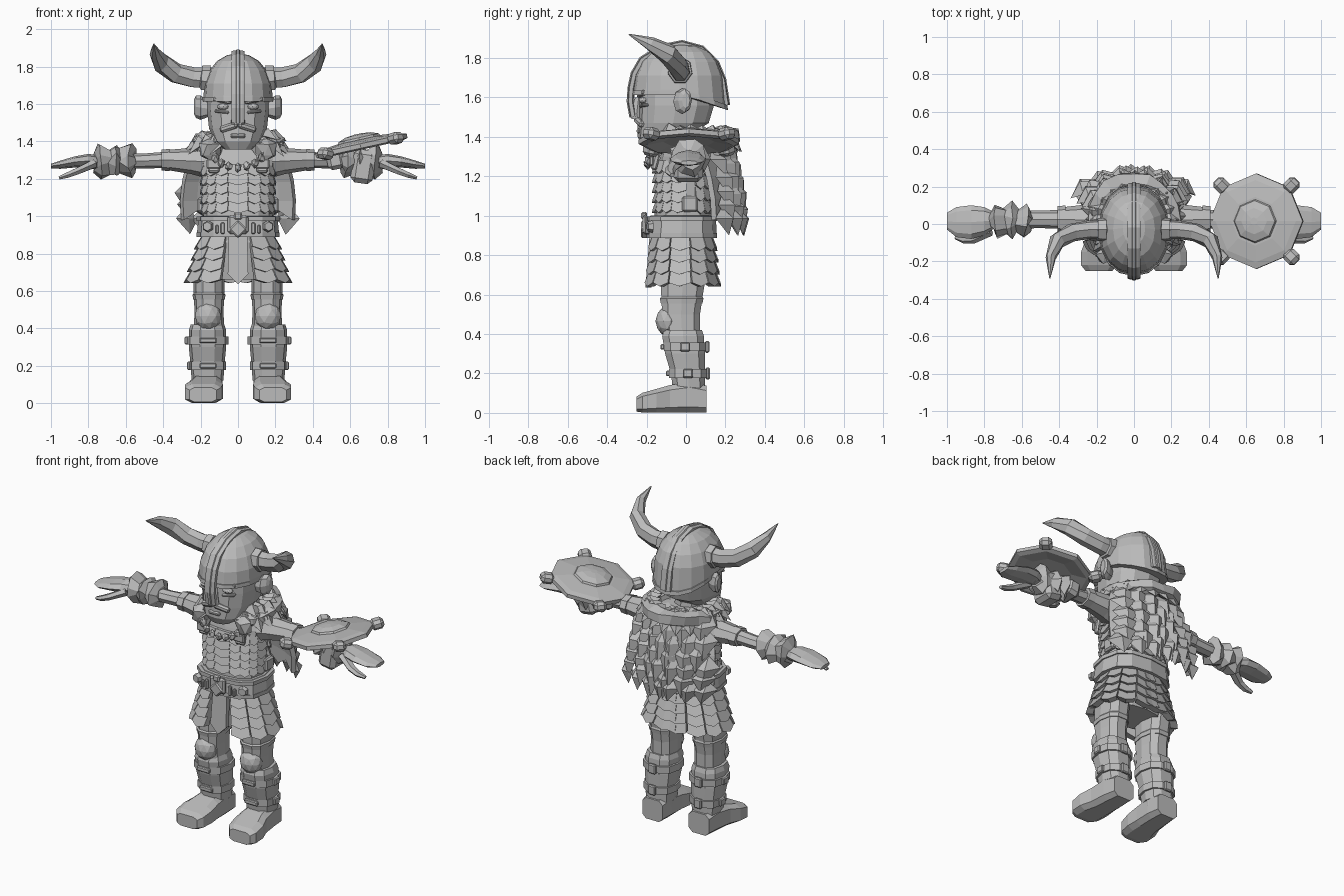
import bpy, bmesh, math, random
from math import pi, sin, cos
from mathutils import Vector, Matrix, Euler

random.seed(4)
if "Cube" in bpy.data.objects:
    bpy.data.objects.remove(bpy.data.objects["Cube"])

grey = bpy.data.materials.new("plain_grey")
grey.use_nodes = True
grey.diffuse_color = (0.5, 0.5, 0.5, 1)
grey.node_tree.nodes["Principled BSDF"].inputs["Base Color"].default_value = (0.5, 0.5, 0.5, 1)


def finish(name, bm, mirror=False, jitter=0.0):
    """Turn a bmesh into an object, or into a left and right pair."""
    for v in bm.verts:
        v.co += Vector([random.uniform(-jitter, jitter) for _ in range(3)])
    for side, sx in ((("left_", 1), ("right_", -1)) if mirror else (("", 1),)):
        part = bm.copy()
        for v in part.verts:
            v.co.x *= sx
        bmesh.ops.recalc_face_normals(part, faces=part.faces)
        mesh = bpy.data.meshes.new(side + name)
        part.to_mesh(mesh)
        part.free()
        mesh.materials.append(grey)
        bpy.context.collection.objects.link(bpy.data.objects.new(side + name, mesh))
    bm.free()


def power(c, p):
    return math.copysign(abs(c) ** p, c)


def tube(name, pts, n=8, ref=(1, 0, 0), axis=None, p=1.0, turn=0.0, rule=None, **kw):
    """Skin rings (x, y, z, radius_u, radius_v) along a path."""
    bm = bmesh.new()
    rings = []
    for i, q in enumerate(pts):
        c = Vector(q[:3])
        t = Vector(axis) if axis else Vector(pts[min(i + 1, len(pts) - 1)][:3]) - Vector(pts[max(i - 1, 0)][:3])
        t.normalize()
        u = (Vector(ref) - t * t.dot(Vector(ref))).normalized()
        v = t.cross(u)
        rings.append([bm.verts.new(c + u * q[3] * power(cos(a), p) + v * q[4] * power(sin(a), p))
                      for a in (turn + 2 * pi * k / n for k in range(n))])
    for r, s in zip(rings, rings[1:]):
        for k in range(n):
            bm.faces.new((r[k], r[(k + 1) % n], s[(k + 1) % n], s[k]))
    bm.faces.new(rings[0][::-1])
    bm.faces.new(rings[-1])
    if rule:
        rule(rings)
    finish(name, bm, **kw)


def stack(name, rows, x=0.0, **kw):
    """Upright body from rows (z, y, radius_x, radius_y)."""
    tube(name, [(x, y, z, rx, ry) for z, y, rx, ry in rows], axis=(0, 0, 1), **kw)


def box(name, loc, size, rot=(0, 0, 0), bevel=0.0, **kw):
    bm = bmesh.new()
    bmesh.ops.create_cube(bm, size=1, matrix=Matrix.LocRotScale(Vector(loc), Euler(rot), Vector(size)))
    if bevel:
        bmesh.ops.bevel(bm, geom=bm.edges[:], offset=bevel, segments=1, affect='EDGES')
    finish(name, bm, **kw)


def ball(name, loc, size, sub=1, **kw):
    bm = bmesh.new()
    bmesh.ops.create_icosphere(bm, subdivisions=sub, radius=1, matrix=Matrix.LocRotScale(Vector(loc), None, Vector(size)))
    finish(name, bm, **kw)


def scales(name, angles, half, z0, z1, rows, top, low, cy, p=1.0):
    """Overlapping pointed plates that follow an oval body."""
    bm = bmesh.new()
    h = (z1 - z0) / rows

    def at(a, z, out):
        f = (z1 - z) / (z1 - z0)
        rx, ry = (top[i] + (low[i] - top[i]) * f + out for i in (0, 1))
        return bm.verts.new((rx * power(cos(a), p), cy + ry * power(sin(a), p), z))
    for a in angles:
        for k in range(rows):
            zt, zb = z1 - k * h, z1 - (k + 1) * h
            shape = ((a - half, zt), (a + half, zt), (a + half, zb), (a, zb - h * 0.3), (a - half, zb))
            front = [at(b, z, 0.004 if z == zt else 0.022) for b, z in shape]
            back = [at(b, z, -0.02) for b, z in shape]
            bm.faces.new(front)
            bm.faces.new(back[::-1])
            for i in range(5):
                j = (i + 1) % 5
                bm.faces.new((front[i], back[i], back[j], front[j]))
    finish(name, bm)


def tufts(name, items):
    """Folded pointed fur locks from (top, tip, side, outward)."""
    bm = bmesh.new()
    for top, tip, side, out in items:
        mid = top.lerp(tip, 0.4)
        a, l, t, r, o, i = [bm.verts.new(c) for c in
                            (top, mid - side, tip, mid + side, mid + out, mid - out * 0.5)]
        for e in (o, i):
            for x, y in ((a, l), (l, t), (t, r), (r, a)):
                bm.faces.new((x, y, e))
    finish(name, bm)


# Head and face
stack("neck", [(1.22, -0.01, .1, .09), (1.44, -0.03, .08, .08)])
stack("head", [(1.355, -.15, .07, .07), (1.40, -.12, .125, .125), (1.47, -.065, .155, .18),
               (1.56, -.05, .165, .192), (1.66, -.05, .16, .19)], n=12, p=.85)
stack("nose", [(1.49, -.245, .04, .035), (1.52, -.25, .035, .035), (1.6, -.24, .02, .02)], n=6)
box("moustache", (.045, -.222, 1.475), (.1, .06, .035), (0, .3, .35), .01, mirror=True)
box("lower_lip", (0, -.235, 1.43), (.08, .03, .025), bevel=.008)
ball("eye", (.078, -.215, 1.585), (.035, .025, .018), 2, mirror=True)
box("brow", (.085, -.222, 1.618), (.1, .03, .022), (0, -.2, .3), .006, mirror=True)
box("eye_bag", (.085, -.214, 1.558), (.08, .03, .015), (0, -.1, .3), .005, mirror=True)
tube("ear", [(.16, -.03, 1.575, .03, .045), (.2, -.02, 1.58, .045, .065), (.225, -.005, 1.585, .035, .06),
             (.235, .0, 1.585, .02, .04)], ref=(0, 1, 0), axis=(1, 0, 0), mirror=True)


# Helmet with a lower back edge
def dip(rings):
    for v in rings[0] + rings[1]:
        v.co.z -= .36 * max(0, v.co.y)


stack("helmet", [(1.615, -.033, .186, .242), (1.64, -.033, .185, .236), (1.71, -.035, .179, .225),
                 (1.78, -.033, .152, .195), (1.83, -.028, .112, .15), (1.86, -.022, .06, .085),
                 (1.868, -.02, .02, .03)], n=16, p=.92, rule=dip)
stack("helmet_rim", [(1.612, -.033, .19, .246), (1.636, -.033, .19, .243)], n=16, p=.92,
      rule=dip)
ridge = [(-.268, 1.5), (-.282, 1.58), (-.277, 1.65), (-.262, 1.72), (-.222, 1.79), (-.125, 1.85),
         (-.02, 1.872), (.08, 1.845), (.15, 1.775), (.185, 1.69), (.205, 1.56)]
tube("helmet_ridge", [(0, y, z, .036, .014) for y, z in ridge], p=.4, turn=pi / 8)
tube("helmet_ridge_crest", [(0, y, z, .012, .02) for y, z in ridge], p=.4, turn=pi / 8)
tube("horn", [(.14, -.03, 1.735, .06, .055), (.24, -.03, 1.74, .056, .05), (.33, -.045, 1.762, .055, .05),
              (.41, -.09, 1.82, .055, .045), (.445, -.18, 1.872, .036, .028), (.45, -.29, 1.92, .003, .003)],
     n=7, ref=(0, 0, 1), mirror=True)
tube("horn_collar", [(.15, -.03, 1.735, .072, .065), (.195, -.03, 1.737, .068, .062), (.2, -.03, 1.738, .05, .05)],
     ref=(0, 0, 1), n=7, mirror=True)

# Torso, scale armour and belt
stack("torso", [(.86, -.02, .19, .15), (1.0, -.015, .185, .145), (1.2, -.01, .19, .145), (1.3, 0, .21, .13),
                (1.37, 0, .18, .11), (1.4, 0, .1, .08)], n=12, p=.75)
scales("chest_scales", [-pi / 2 + k * .36 for k in range(-4, 5)], .175, 1.03, 1.28, 5,
       (.185, .14), (.18, .14), -.01, .75)
scales("back_scales", [pi / 2 + k * .36 for k in range(-3, 4)], .175, 1.03, 1.28, 4,
       (.18, .13), (.18, .13), -.01, .75)
box("shoulder_strap", (.13, -.145, 1.31), (.06, .03, .16), (-.25, 0, 0), .008, mirror=True)
box("strap_buckle", (.13, -.175, 1.28), (.075, .02, .05), bevel=.006, mirror=True)
stack("belt", [(.89, -.022, .205, .165), (.905, -.022, .22, .178), (.985, -.02, .212, .172),
               (1.0, -.02, .2, .16)], n=12, p=.75)
for z in (.9, .985):
    stack("belt_edge", [(z - .012, -.022, .222, .18), (z + .012, -.022, .222, .18)], n=12, p=.75)
box("belt_buckle", (0, -.205, .955), (.11, .03, .1), (0, 0, 0), .012)
box("buckle_point", (0, -.21, .93), (.07, .035, .07), (0, pi / 4, 0), .008)
box("buckle_crest", (0, -.212, 1.0), (.045, .03, .04), bevel=.008)
box("belt_bar", (.082, -.198, .935), (.022, .022, .06), bevel=.005, mirror=True)
box("belt_small_bar", (.112, -.196, .93), (.018, .022, .045), bevel=.005, mirror=True)
tube("belt_stud", [(.16, -.17, .945, .032, .032), (.165, -.195, .945, .024, .024)], n=6, ref=(0, 0, 1), mirror=True)
box("belt_pouch", (.2, .02, 1.06), (.035, .08, .08), (0, 0, 0), .01, mirror=True)

# Skirt
stack("shorts", [(.66, -.01, .17, .12), (.75, -.01, .185, .14), (.9, -.02, .195, .155)], n=12, p=.85)
scales("skirt_scales", [-pi / 2 + s * (.52 + k * .5) for s in (1, -1) for k in range(6)], .235, .66, .9, 4,
       (.19, .15), (.265, .175), -.02, .85)
bm = bmesh.new()
outline = [(-.05, .9), (.05, .9), (.055, .69), (0, .635), (-.055, .69)]
face = bm.faces.new([bm.verts.new((x, -.185 - (.9 - z) * .08, z)) for x, z in outline])
for v in [g for g in bmesh.ops.extrude_face_region(bm, geom=[face])["geom"] if isinstance(g, bmesh.types.BMVert)]:
    v.co.y += .03
finish("front_tabard", bm)

# Fur mantle, beads and cape
up = Vector((0, 0, 1))
mantle = []
for row, (r, z, drop) in enumerate(((.17, 1.44, .05), (.2, 1.43, .1))):
    for k in range(17):
        a = -.95 + k * (pi + 1.9) / 16 + row * .08
        d = Vector((cos(a), sin(a), 0))
        top = Vector((d.x * (r - .04), d.y * (r - .04) + .025, z + random.uniform(-.01, .02)))
        tip = Vector((d.x * (r + .09), d.y * (r + .06) + .025, z - drop + random.uniform(-.02, .02)))
        mantle.append((top, tip, d.cross(up) * .055, d * .02 + up * .035))
tufts("fur_mantle", mantle)
tube("mantle_roll", [(.2 * cos(a), .03 + .2 * sin(a), 1.39 + .02 * sin(a), .045, .05)
                     for a in (-1.05 + k * (pi + 2.1) / 16 for k in range(17))], n=6, ref=(0, 0, 1), jitter=.012)
ball("mantle_lump", (.15, -.16, 1.36), (.06, .05, .065), 1, mirror=True, jitter=.015)
for k in range(9):
    a = pi * (k + .5) / 9
    ball("necklace_bead", (.14 * cos(a), -.165 - .03 * sin(a), 1.36 - .1 * sin(a)), (.022, .022, .026), jitter=.004)


def cape(u, z, lift=0.0):
    f = (1.4 - z) / .5
    return Vector((u * (.24 + .07 * sin(pi * min(f, 1) * .75)), .17 + lift + .085 * sin(pi * .6 * f) - .1 * u * u, z))


locks = []
for r in range(6):
    for k in range(6 + r % 2):
        u = (k + .5) / (6 + r % 2) * 2 - 1 + random.uniform(-.06, .06)
        z = 1.42 - r * .075
        length = random.uniform(.17, .23) * (1 - .25 * u * u)
        locks.append((cape(u, z, .01), cape(u * .97, max(z - length, .9), .045),
                      Vector((random.uniform(.055, .07), -.05 * u, 0)), Vector((.02 * u, .045, 0))))
tufts("fur_cape_locks", locks)
bm = bmesh.new()
grid = [[bm.verts.new(cape(k / 4 - 1, 1.4 - r * .105 + (.05 * (k % 2) if r == 4 else 0))) for k in range(9)] for r in range(5)]
for g, h in zip(grid, grid[1:]):
    for k in range(8):
        bm.faces.new((g[k], g[k + 1], h[k + 1], h[k]))
bmesh.ops.recalc_face_normals(bm, faces=bm.faces)
bmesh.ops.solidify(bm, geom=bm.faces[:], thickness=.03)
finish("cape_backing", bm)

# Arms and hands
arm = dict(ref=(0, 1, 0), axis=(1, 0, 0), mirror=True)
tube("sleeve", [(.16, .01, 1.29, .1, .09), (.25, .02, 1.295, .085, .07), (.37, .025, 1.3, .066, .055)], **arm)
tube("sleeve_cuff", [(.365, .025, 1.3, .074, .06), (.41, .025, 1.3, .07, .055)], **arm)
tube("forearm", [(.4, .025, 1.3, .05, .043), (.5, .025, 1.295, .047, .04), (.78, .02, 1.29, .048, .038)], **arm)
tube("wrist_fur", [(x, .02, 1.295, r, r) for x, r in
                   ((.55, .05), (.575, .085), (.62, .065), (.655, .095), (.69, .07), (.735, .09), (.76, .05))],
     n=9, jitter=.016, **arm)
tube("hand", [(.75, .02, 1.29, .045, .036), (.8, .015, 1.295, .075, .038), (.87, .01, 1.29, .09, .03),
              (.95, .01, 1.275, .08, .022), (1.0, .015, 1.268, .045, .012)], **arm)
tube("thumb", [(.77, -.03, 1.28, .035, .025), (.86, -.075, 1.24, .03, .02), (.91, -.08, 1.22, .025, .017),
               (.955, -.07, 1.205, .012, .01)], n=6, ref=(0, 1, 0), mirror=True)

# Shield on the left arm
tilt = Vector((-.22, 0, 1)).normalized()
hub = Vector((.655, .015, 1.375))
tube("shield", [(*(hub + tilt * d), r, r) for d, r in
                ((.0, .13), (-.02, .225), (-.012, .255), (.012, .255), (.022, .22), (.034, .13))],
     axis=tilt)
tube("shield_boss", [(*(hub + tilt * d), r, r) for d, r in ((.02, .125), (.045, .11), (.06, .07), (.066, .02))],
     axis=tilt)
for k in range(4):
    a = pi / 4 + k * pi / 2
    box("shield_stud", hub + Vector((.265 * cos(a), .27 * sin(a), .22 * .265 * cos(a))), (.08, .075, .06),
        (0, -.22, a), .018)
box("shield_grip", (.67, .01, 1.265), (.12, .15, .18), (0, .15, 0), .025)
box("shield_strap", (.52, .02, 1.3), (.09, .14, .1), (0, -.2, 0), .02)

# Legs, knee pads, boots
leg = dict(x=.155, mirror=True, n=10, p=.8)
stack("thigh", [(.4, -.02, .08, .095), (.5, -.025, .078, .1), (.6, -.02, .082, .11), (.72, -.01, .085, .12)], **leg)
stack("thigh_band", [(.555, -.022, .085, .11), (.58, -.022, .088, .115), (.59, -.02, .08, .108)], **leg)
ball("knee_pad", (.16, -.095, .465), (.072, .06, .075), 2, mirror=True)
stack("shin_guard", [(.12, .015, .085, .085), (.2, .01, .09, .09), (.3, -.005, .1, .105),
                     (.39, -.015, .1, .11), (.42, -.015, .09, .1)], **{**leg, "x": .163})
for z, rx, y in ((.335, .112, -.005), (.2, .1, .01)):
    stack("shin_strap", [(z - .022, y, rx, rx), (z + .022, y, rx, rx)], **{**leg, "x": .163})
    box("strap_plate", (.16, y - rx - .002, z), (.09, .02, .028), bevel=.005, mirror=True)
    box("back_buckle", (.163, y + rx, z), (.05, .022, .06), bevel=.006, mirror=True)
    box("side_clasp", (.163 + rx, y, z), (.02, .05, .045), bevel=.006, mirror=True)
tube("boot_foot", [(.165, .105, .07, .075, .07), (.167, .02, .08, .085, .08), (.172, -.08, .072, .09, .072),
                   (.182, -.15, .062, .105, .062), (.187, -.22, .052, .1, .052), (.187, -.25, .045, .075, .04)],
     axis=(0, -1, 0), p=.5, turn=pi / 8, mirror=True)
stack("boot_ankle", [(.08, .025, .08, .075), (.16, .015, .085, .085)], **{**leg, "x": .165})
